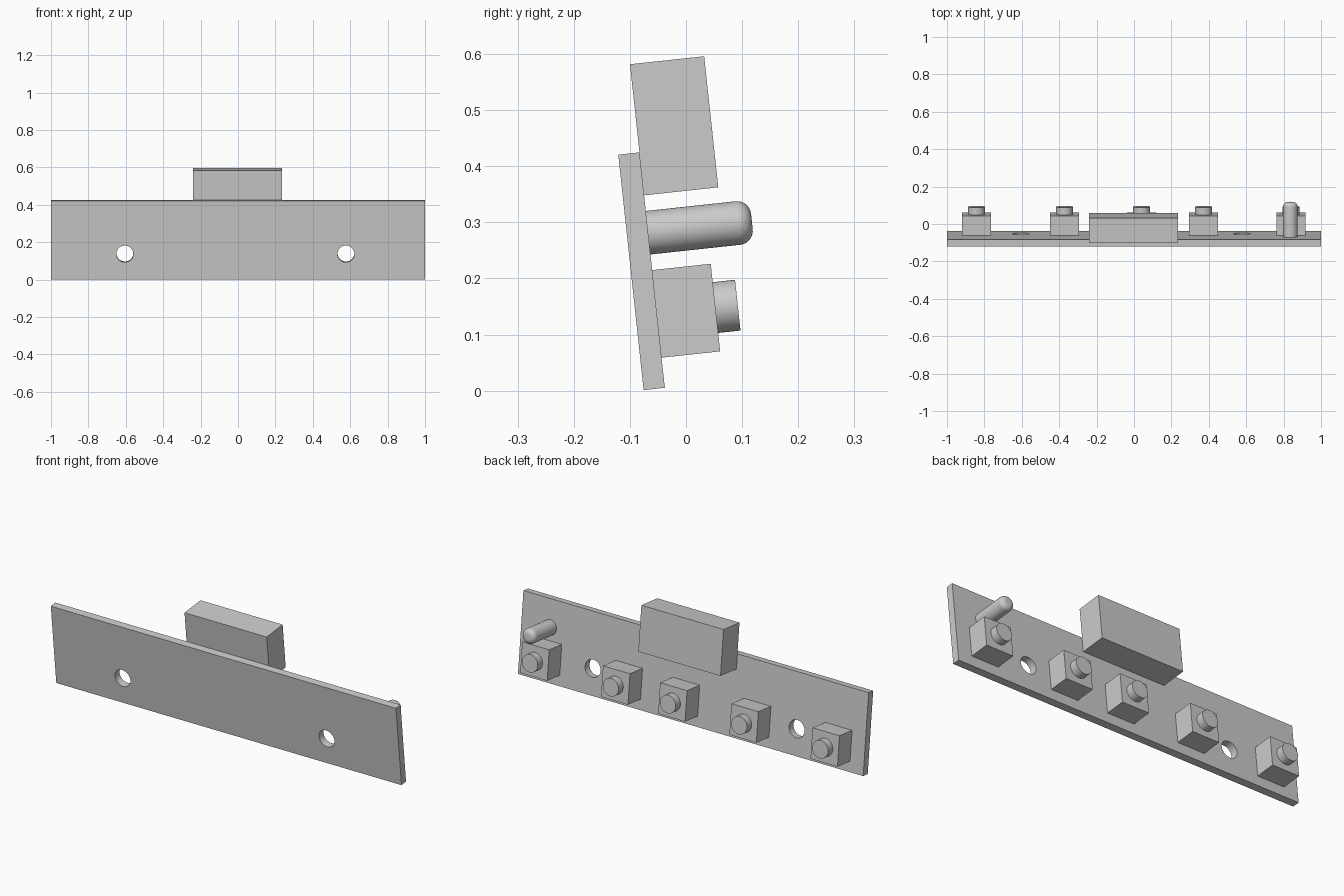
import bpy, bmesh, math
from mathutils import Matrix, Vector

if "Cube" in bpy.data.objects:
    bpy.data.objects.remove(bpy.data.objects["Cube"])

# Single grey material
grey = bpy.data.materials.new("light_grey")
grey.use_nodes = True
colour = (0.6, 0.6, 0.6, 1)
grey.diffuse_color = colour
grey.node_tree.nodes["Principled BSDF"].inputs["Base Color"].default_value = colour

# The whole panel leans; parts are laid out upright, then tilted
TILT = Matrix.Translation((0, -0.0755, 0.001)) @ Matrix.Rotation(math.radians(6.15), 4, "X")
THICK, HEIGHT = 0.038, 0.422


def add_object(name, bm, smooth=False):
    mesh = bpy.data.meshes.new(name)
    bm.to_mesh(mesh)
    bm.free()
    mesh.materials.append(grey)
    obj = bpy.data.objects.new(name, mesh)
    bpy.context.collection.objects.link(obj)
    obj.matrix_world = TILT
    if smooth:
        bpy.ops.object.select_all(action="DESELECT")
        obj.select_set(True)
        bpy.context.view_layer.objects.active = obj
        bpy.ops.object.shade_smooth_by_angle(angle=math.radians(40))
    return obj


def box(name, low, high):
    low, high = Vector(low), Vector(high)
    bm = bmesh.new()
    place = Matrix.Translation((low + high) / 2) @ Matrix.Diagonal((*(high - low), 1))
    bmesh.ops.create_cube(bm, size=1, matrix=place)
    return add_object(name, bm)


def peg(name, x, z, radius, start, end, fillet=0):
    """Cylinder pointing backwards, optionally with a rounded free end."""
    bm = bmesh.new()
    place = Matrix.Translation((x, (start + end) / 2, z)) @ Matrix.Rotation(math.pi / 2, 4, "X")
    bmesh.ops.create_cone(bm, cap_ends=True, segments=48, radius1=radius,
                          radius2=radius, depth=end - start, matrix=place)
    if fillet:
        rim = [e for e in bm.edges if all(v.co.y > end - 1e-4 for v in e.verts)]
        bmesh.ops.bevel(bm, geom=rim, offset=fillet, segments=8, profile=0.5, affect="EDGES")
    return add_object(name, bm, smooth=True)


# Board with two mounting holes
board = box("board", (-1, 0, 0), (1, THICK, HEIGHT))
for side, x in (("right", -0.605), ("left", 0.577)):
    cutter = peg(side + "_hole_cutter", x, 0.137, 0.045, -0.1, 0.1)
    cutter.hide_render = True
    cutter.hide_set(True)
    cut = board.modifiers.new(side + "_hole", "BOOLEAN")
    cut.operation, cut.solver, cut.object = "DIFFERENCE", "EXACT", cutter

# Connector block standing above the top edge
box("connector_block", (-0.24, THICK, 0.345), (0.236, 0.171, 0.58))

# Push buttons in a row
for i, x in enumerate((-0.842, -0.372, 0.041, 0.372, 0.84), 1):
    box(f"button_body_{i}", (x - 0.078, THICK, 0.054), (x + 0.078, 0.143, 0.211))
    peg(f"button_cap_{i}", x, 0.1325, 0.0455, 0.143, 0.183)

# Rounded indicator pin
peg("indicator_pin", 0.836, 0.278, 0.039, THICK, 0.224, fillet=0.025)
